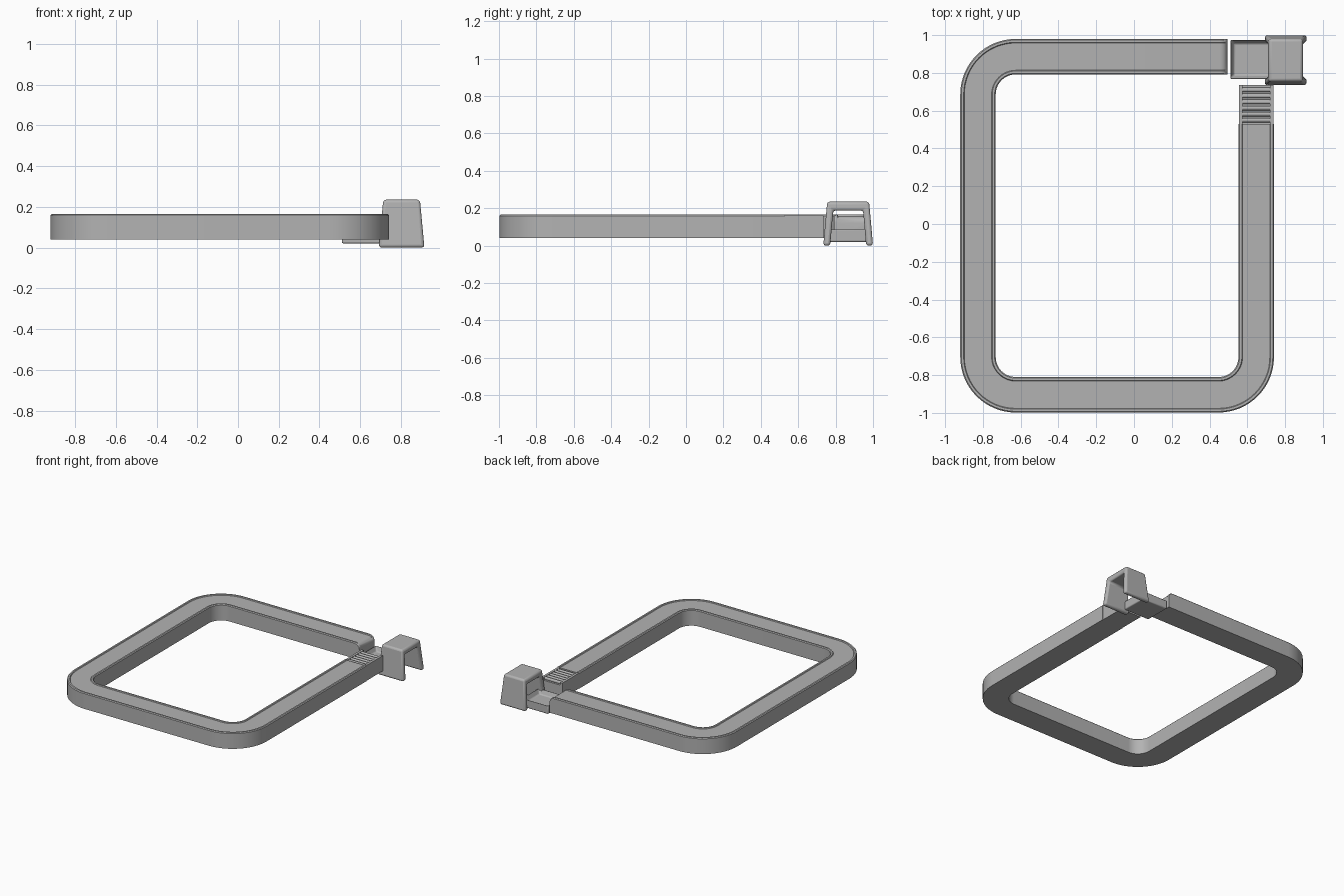
import bpy, bmesh, math
from mathutils import Vector

if "Cube" in bpy.data.objects:
    bpy.data.objects.remove(bpy.data.objects["Cube"])

grey = bpy.data.materials.new("plain_grey")
grey.diffuse_color = (0.45, 0.45, 0.45, 1)
grey.use_nodes = True
grey.node_tree.nodes["Principled BSDF"].inputs["Base Color"].default_value = grey.diffuse_color


def finish(name, bm, bevel=0):
    bmesh.ops.recalc_face_normals(bm, faces=bm.faces[:])
    me = bpy.data.meshes.new(name)
    bm.to_mesh(me)
    bm.free()
    me.materials.append(grey)
    ob = bpy.data.objects.new(name, me)
    bpy.context.collection.objects.link(ob)
    if bevel:
        m = ob.modifiers.new("round", 'BEVEL')
        m.width, m.segments, m.limit_method = bevel, 3, 'ANGLE'
    bpy.ops.object.select_all(action='DESELECT')
    ob.select_set(True)
    bpy.context.view_layer.objects.active = ob
    bpy.ops.object.shade_smooth_by_angle(angle=math.radians(35))
    return ob


def box(bm, x0, x1, y0, y1, z0, z1):
    vs = bmesh.ops.create_cube(bm, size=1)["verts"]
    for v in vs:
        v.co = Vector((x0 if v.co.x < 0 else x1,
                       y0 if v.co.y < 0 else y1,
                       z0 if v.co.z < 0 else z1))
    return vs


# Conveyor loop: rimmed section swept round three corners
L, R, B, T = -0.826, 0.647, -0.904, 0.886   # centre lines
H, RAD, TOP = 0.094, 0.2, 0.165             # half width, bend radius, height
stations = []                               # (position, outward normal, top z)
for i in range(7):                          # rounded-over open end
    a = math.pi / 2 * i / 6
    stations.append((Vector((0.455 + 0.04 * math.cos(a), T)), Vector((0, 1)),
                     TOP - 0.04 + 0.04 * math.sin(a)))
for cx, cy, start in ((L + RAD, T - RAD, 90), (L + RAD, B + RAD, 180), (R - RAD, B + RAD, 270)):
    for i in range(17):
        a = math.radians(start + 90 * i / 16)
        n = Vector((math.cos(a), math.sin(a)))
        stations.append((Vector((cx, cy)) + n * RAD, n, TOP))
stations.append((Vector((R, 0.53)), Vector((1, 0)), TOP))

bm = bmesh.new()
rings = []
for p, n, t in stations:
    half = [(H, 0.04), (H, t - 0.006), (H - 0.006, t), (H - 0.018, t), (H - 0.022, t - 0.006)]
    prof = half + [(-u, z) for u, z in reversed(half)]
    rings.append([bm.verts.new((p.x + n.x * u, p.y + n.y * u, z)) for u, z in prof])
for a, b in zip(rings, rings[1:]):
    for i in range(len(a)):
        j = (i + 1) % len(a)
        bm.faces.new((a[i], a[j], b[j], b[i]))
bm.faces.new(rings[0])
bm.faces.new(rings[-1])
finish("conveyor_loop", bm)

# Roller section at the end of the right arm
bm = bmesh.new()
box(bm, 0.556, 0.738, 0.53, 0.735, 0.04, 0.14)
for x0, x1 in ((0.556, 0.574), (0.720, 0.738)):
    box(bm, x0, x1, 0.53, 0.735, 0.14, 0.16)
finish("roller_bed", bm)
bm = bmesh.new()
for i in range(6):
    vs = bmesh.ops.create_cone(bm, cap_ends=True, segments=16, radius1=0.012,
                               radius2=0.012, depth=0.148)["verts"]
    for v in vs:
        v.co = Vector((0.647 + v.co.z, 0.55 + 0.032 * i + v.co.x, 0.147 + v.co.y))
finish("rollers", bm)

# Open tray between belt and hood
bm = bmesh.new()
box(bm, 0.51, 0.735, 0.768, 0.975, 0.02, 0.09)
bm.faces.ensure_lookup_table()
top = max(bm.faces, key=lambda f: f.calc_center_median().z)
bmesh.ops.inset_region(bm, faces=[top], thickness=0.028)
for v in top.verts:
    v.co.z = 0.05
finish("tray", bm, 0.008)

# Tapered arch-shaped hood, open along x
bm = bmesh.new()
outer = [(-0.133, 0), (-0.112, 0.235), (0.112, 0.235), (0.133, 0)]
inner = [(-0.096, 0), (-0.08, 0.188), (0.08, 0.188), (0.096, 0)]


def loop(pts, side):
    return [bm.verts.new((0.803 + side * (0.112 - 0.022 * z / 0.235), 0.867 + y, z)) for y, z in pts]


o0, i0, o1, i1 = loop(outer, -1), loop(inner, -1), loop(outer, 1), loop(inner, 1)
for k in range(3):
    for a, b in ((o0, i0), (o1, i1), (o0, o1), (i0, i1)):
        bm.faces.new((a[k], a[k + 1], b[k + 1], b[k]))
for k in (0, 3):
    bm.faces.new((o0[k], i0[k], i1[k], o1[k]))
finish("arch_hood", bm, 0.014)
